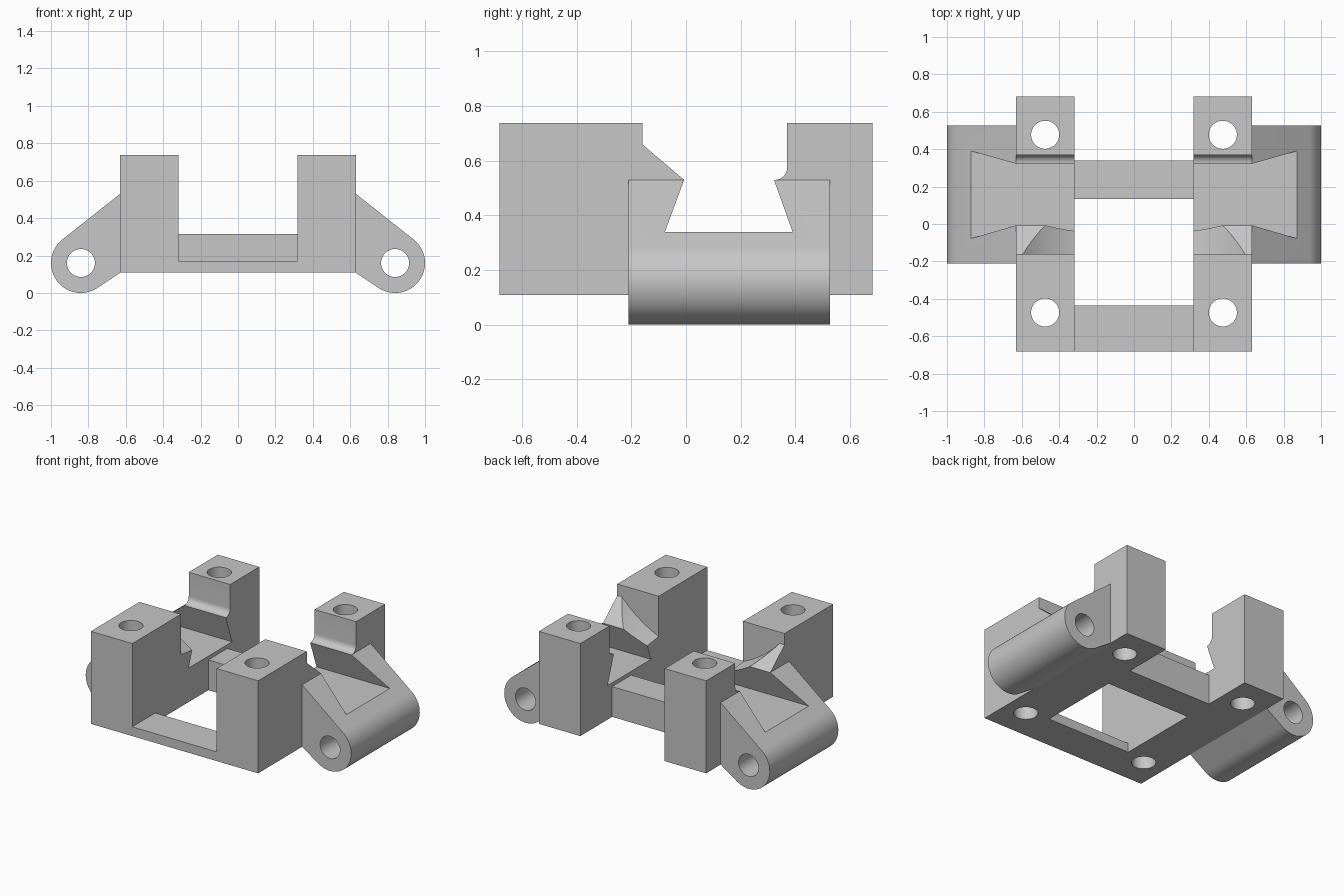
import bpy, bmesh
from math import radians, cos, sin, atan2, acos, hypot
from mathutils import Matrix

if "Cube" in bpy.data.objects:
    bpy.data.objects.remove(bpy.data.objects["Cube"])

grey = bpy.data.materials.new("plain_grey")
grey.use_nodes = True
grey.diffuse_color = (0.57, 0.57, 0.57, 1)
grey.node_tree.nodes["Principled BSDF"].inputs["Base Color"].default_value = grey.diffuse_color


def add(name, bm):
    bmesh.ops.recalc_face_normals(bm, faces=bm.faces[:])
    mesh = bpy.data.meshes.new(name)
    bm.to_mesh(mesh)
    bm.free()
    mesh.materials.append(grey)
    obj = bpy.data.objects.new(name, mesh)
    bpy.context.collection.objects.link(obj)
    return obj


def prism(name, axis, profile, start, end):
    """Extrude a 2D profile along an axis; the profile uses the other two axes in order."""
    place = {"x": lambda a, b, t: (t, a, b),
             "y": lambda a, b, t: (a, t, b),
             "z": lambda a, b, t: (a, b, t)}[axis]
    bm = bmesh.new()
    rings = [[bm.verts.new(place(a, b, t)) for a, b in profile] for t in (start, end)]
    for ring in rings:
        bm.faces.new(ring)
    n = len(profile)
    for i in range(n):
        j = (i + 1) % n
        bm.faces.new((rings[0][i], rings[0][j], rings[1][j], rings[1][i]))
    return add(name, bm)


def arc(cx, cy, r, a0, a1, n):
    return [(cx + r * cos(a0 + (a1 - a0) * i / n), cy + r * sin(a0 + (a1 - a0) * i / n))
            for i in range(n + 1)]


def circle(cx, cy, r):
    return arc(cx, cy, r, 0, radians(360), 48)[:-1]


def cut(obj, cutter):
    cutter.hide_render = True
    mod = obj.modifiers.new("cut", "BOOLEAN")
    mod.operation, mod.solver, mod.object = "DIFFERENCE", "EXACT", cutter
    bpy.context.view_layer.objects.active = obj
    bpy.ops.object.modifier_apply(modifier=mod.name)
    bpy.data.objects.remove(cutter)


def smooth(obj):
    bpy.ops.object.select_all(action="DESELECT")
    obj.select_set(True)
    bpy.context.view_layer.objects.active = obj
    bpy.ops.object.shade_smooth_by_angle(angle=radians(30))


INNER, OUTER, LENGTH = 0.318, 0.63, 0.683
BASE, TOP = 0.108, 0.738

# Side block outline with dovetail groove, sloped front lip and filleted back lip
block_profile = [(-LENGTH, TOP), (-LENGTH, BASE), (LENGTH, BASE), (LENGTH, TOP), (0.37, TOP)]
block_profile += arc(0.325, 0.575, 0.045, 0, radians(-90), 10)
block_profile += [(0.322, 0.53), (0.39, 0.34), (-0.077, 0.34), (-0.007, 0.53),
                  (-0.16, 0.66), (-0.16, TOP)]
dovetail = [(0.39, 0.34), (-0.077, 0.34), (-0.007, 0.53), (-0.007, 0.8),
            (0.322, 0.8), (0.322, 0.53)]

# Lug outline: two tangents running from the block onto a round end
CX, CZ, R = 0.84, 0.16, 0.16


def tangent_angle(x, z, side):
    return atan2(z - CZ, x - CX) + side * acos(R / hypot(x - CX, z - CZ))


upper = tangent_angle(OUTER, 0.53, -1)
lower = tangent_angle(OUTER, BASE, 1)
lug_profile = [(OUTER, 0.53)] + arc(CX, CZ, R, upper, lower, 40) + [(OUTER, BASE)]

for side, s in (("left", 1), ("right", -1)):
    # Side block with two bolt holes and a conical relief
    block = prism(side + "_block", "x", block_profile, s * INNER, s * OUTER)
    bm = bmesh.new()
    bmesh.ops.create_cone(bm, cap_ends=True, segments=160, radius1=0.802, radius2=0.827, depth=0.2,
                          matrix=Matrix.Translation((0, -0.06, 1.2)) @ Matrix.Rotation(radians(-90), 4, "X"))
    cut(block, add("relief_cutter", bm))
    for y in (-0.473, 0.477):
        cut(block, prism("bolt_cutter", "z", circle(s * 0.475, y, 0.075), 0, 1))
    smooth(block)

    # Pivot lug with pin hole, notched by the dovetail
    lug = prism(side + "_lug", "y", [(s * x, z) for x, z in lug_profile], -0.21, 0.527)
    cut(lug, prism("pin_cutter", "y", circle(s * CX, CZ, 0.075), -1, 1))
    cut(lug, prism("dovetail_cutter", "x", dovetail, s * 0.5, s * 1.2))
    smooth(lug)

# Cross bars joining the two side blocks
for name, y0, y1, top in (("front_bar", -LENGTH, -0.435, 0.171), ("back_bar", 0.135, 0.34, 0.314)):
    prism(name, "x", [(y0, BASE), (y1, BASE), (y1, top), (y0, top)], -INNER, INNER)
